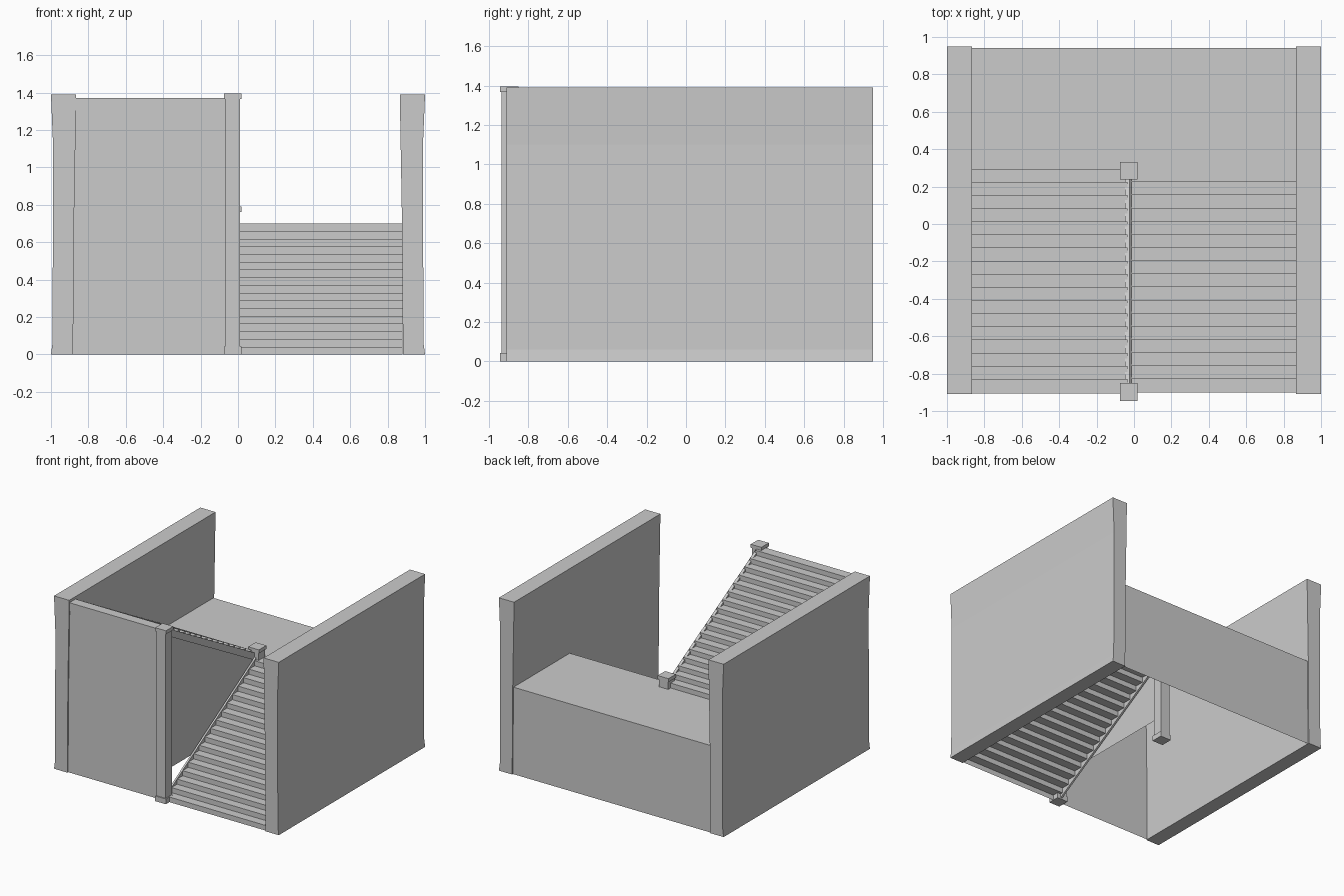
import bpy

if "Cube" in bpy.data.objects:
    bpy.data.objects.remove(bpy.data.objects["Cube"])

STEPS = 17
Y0, Y1 = -0.90, 0.295
RUN = (Y1 - Y0) / STEPS
LANDING_Z = 0.70
TOP_Z = 1.37


def mesh(name, verts, faces):
    me = bpy.data.meshes.new(name)
    me.from_pydata(verts, [], faces)
    me.update()
    ob = bpy.data.objects.new(name, me)
    bpy.context.collection.objects.link(ob)
    return ob


def box(name, x, y, z):
    v = [(a, b, c) for a in x for b in y for c in z]
    f = [(0, 1, 3, 2), (4, 6, 7, 5), (0, 4, 5, 1), (2, 3, 7, 6), (0, 2, 6, 4), (1, 5, 7, 3)]
    return mesh(name, v, f)


def prism_y(name, profile, y0, y1):
    """Closed x-z profile extruded along y."""
    n = len(profile)
    v = [(x, y, z) for y in (y0, y1) for x, z in profile]
    f = [(i, (i + 1) % n, n + (i + 1) % n, n + i) for i in range(n)]
    return mesh(name, v, f + [tuple(reversed(range(n))), tuple(range(n, 2 * n))])


def prism_x(name, profile, x0, x1):
    """Closed y-z profile extruded along x."""
    n = len(profile)
    v = [(x, y, z) for x in (x0, x1) for y, z in profile]
    f = [(n + i, n + (i + 1) % n, (i + 1) % n, i) for i in range(n)]
    return mesh(name, v, f + [tuple(range(n)), tuple(reversed(range(n, 2 * n)))])


def strip_x(name, path, x0, x1):
    """Open y-z path swept across x as a thin sheet."""
    v = [(x, y, z) for y, z in path for x in (x0, x1)]
    f = [(2 * i, 2 * i + 1, 2 * i + 3, 2 * i + 2) for i in range(len(path) - 1)]
    return mesh(name, v, f)


# Side walls, slightly waisted
wall = [(0.882, 0), (1.0, 0), (0.992, 0.06), (0.988, 1.1), (1.0, 1.39), (0.865, 1.39), (0.877, 0.7)]
prism_y("right_wall", wall, -0.91, 0.95)
prism_y("left_wall", [(-x, z) for x, z in reversed(wall)], -0.91, 0.95)

# Lower flight, rising to the back
path = [(Y0, 0)]
rise = LANDING_Z / STEPS
for k in range(STEPS):
    path += [(Y0 + k * RUN, (k + 1) * rise), (Y0 + (k + 1) * RUN, (k + 1) * rise)]
strip_x("lower_flight", path, -0.02, 0.88)

# Upper flight, rising to the front
path = [(Y1, LANDING_Z)]
rise = (TOP_Z - LANDING_Z) / STEPS
for k in range(STEPS):
    z = LANDING_Z + (k + 1) * rise
    path += [(Y1 - k * RUN, z), (Y1 - (k + 1) * RUN, z)]
strip_x("upper_flight", list(reversed(path)), -0.88, -0.035)

# Landing and its back panel
strip_x("landing", [(Y1, LANDING_Z), (0.94, LANDING_Z), (0.94, 0)], -0.88, 0.88)

# Enclosure beneath the upper flight
mesh("front_panel", [(-0.885, Y0, 0), (-0.03, Y0, 0), (-0.03, Y0, TOP_Z), (-0.885, Y0, TOP_Z)], [(0, 1, 2, 3)])
prism_y("top_step_lip", [(-0.74, 1.305), (-0.06, 1.30), (-0.06, TOP_Z), (-0.87, TOP_Z), (-0.87, 1.305)], -0.907, Y0)
for side, x in (("inner", -0.045), ("outer", -0.878)):
    mesh(side + "_side_panel",
         [(x, Y0, 0.22), (x, Y1, 0.22), (x, Y1, LANDING_Z), (x, Y0, 1.34)], [(0, 1, 2, 3)])

# Sloping rails beside both flights
prism_x("upper_rail", [(-0.87, 1.315), (0.25, 0.69), (0.25, 0.75), (-0.87, 1.375)], -0.048, -0.025)
prism_x("lower_rail", [(-0.87, 0.0), (0.25, 0.66), (0.25, 0.72), (-0.87, 0.06)], -0.025, -0.01)

# Newel posts with base blocks and caps
for name, y, top in (("front", -0.897, 1.395), ("back", 0.285, 0.79)):
    box(name + "_post", (-0.069, 0.012), (y - 0.04, y + 0.04), (0.03, top - 0.02))
    for part, z0, z1 in (("base", 0.0, 0.042), ("cap", top - 0.028, top)):
        box(f"{name}_post_{part}", (-0.075, 0.02), (y - 0.048, y + 0.046), (z0, z1))
